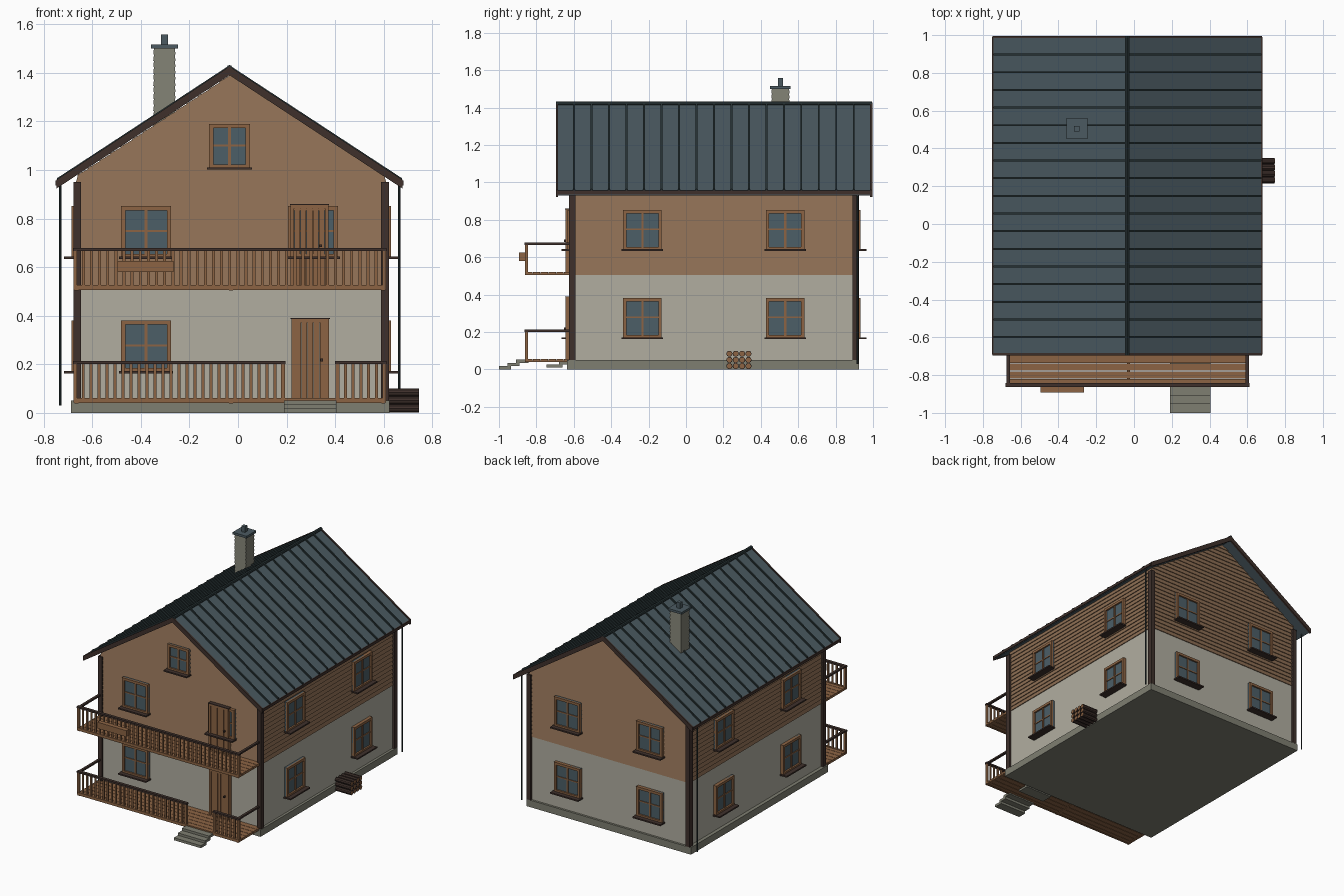
import bpy, bmesh, math
from mathutils import Matrix, Vector

if "Cube" in bpy.data.objects:
    bpy.data.objects.remove(bpy.data.objects["Cube"])


def material(name, r, g, b):
    m = bpy.data.materials.new(name)
    lin = [((c / 255 + 0.055) / 1.055) ** 2.4 for c in (r, g, b)]
    m.diffuse_color = (*lin, 1)
    m.use_nodes = True
    m.node_tree.nodes["Principled BSDF"].inputs["Base Color"].default_value = m.diffuse_color
    return m


SIDING = material("siding wood", 142, 111, 84)
PLASTER = material("plaster", 177, 174, 160)
STONE = material("grey stone", 126, 126, 113)
DARK = material("dark brown wood", 62, 48, 43)
SLATE = material("slate metal", 75, 90, 97)
SEAM = material("dark metal", 40, 52, 54)
GLASS = material("window glass", 76, 94, 103)
FRAME = material("frame wood", 140, 100, 68)

X0, X1, Y0, Y1 = -0.662, 0.605, -0.61, 0.91      # wall faces
CX, CY = (X0 + X1) / 2, (Y0 + Y1) / 2
RX, RZ, SLOPE = -0.035, 1.42, 0.655              # roof ridge and pitch
EAVE = 0.71                                      # half roof span


def finish(bm, name, mat):
    bmesh.ops.recalc_face_normals(bm, faces=bm.faces)
    me = bpy.data.meshes.new(name)
    bm.to_mesh(me)
    bm.free()
    ob = bpy.data.objects.new(name, me)
    bpy.context.collection.objects.link(ob)
    me.materials.append(mat)
    return ob


def boxes(name, mat, items, mtx=Matrix()):
    """items: (x0, x1, y0, y1, z0, z1)"""
    bm = bmesh.new()
    for a, b, c, d, e, f in items:
        t = Matrix.Translation(((a + b) / 2, (c + d) / 2, (e + f) / 2))
        s = Matrix.Diagonal((b - a, d - c, f - e, 1))
        bmesh.ops.create_cube(bm, size=1, matrix=mtx @ t @ s)
    return finish(bm, name, mat)


def prisms(name, mat, items):
    """items: (xz profile, y0, y1)"""
    bm = bmesh.new()
    for pts, y0, y1 in items:
        a = [bm.verts.new((x, y0, z)) for x, z in pts]
        b = [bm.verts.new((x, y1, z)) for x, z in pts]
        bm.faces.new(a)
        bm.faces.new(b[::-1])
        for i in range(len(pts)):
            j = (i + 1) % len(pts)
            bm.faces.new((a[i], b[i], b[j], a[j]))
    return finish(bm, name, mat)


def courses(name, mat, cx, cy, half_w, half_d, z0, z1, n, lip):
    """stacked tapering courses; half_w is a function of height"""
    bm = bmesh.new()
    h = (z1 - z0) / n
    for i in range(n):
        rings = []
        for z, e in ((z0 + i * h, lip), (z0 + (i + 1) * h, 0)):
            w, d = half_w(z) + e, half_d + e
            rings.append([bm.verts.new((cx + sx * w, cy + sy * d, z))
                          for sx, sy in ((-1, -1), (1, -1), (1, 1), (-1, 1))])
        lo, hi = rings
        bm.faces.new(lo)
        bm.faces.new(hi)
        for k in range(4):
            bm.faces.new((lo[k], lo[(k + 1) % 4], hi[(k + 1) % 4], hi[k]))
    return finish(bm, name, mat)


def rods(name, mat, items, sides):
    """items: (centre, radius, length, axis)"""
    bm = bmesh.new()
    for c, r, length, axis in items:
        rot = Vector((0, 0, 1)).rotation_difference(Vector(axis)).to_matrix().to_4x4()
        bmesh.ops.create_cone(bm, cap_ends=True, segments=sides, radius1=r, radius2=r,
                              depth=length, matrix=Matrix.Translation(c) @ rot)
    return finish(bm, name, mat)


# Walls: stone base, plaster storey, boarded storey and gable
boxes("foundation", STONE, [(X0 - .025, X1 + .018, Y0 - .025, Y1 + .015, 0, .05)])
boxes("plaster_walls", PLASTER, [(X0, X1, Y0, Y1, .05, .51)])
half = (X1 - X0) / 2
courses("siding_walls", SIDING, CX, CY,
        lambda z: max(.004, min(half, (RZ - .03 - z) / SLOPE)),
        (Y1 - Y0) / 2, .505, 1.39, 30, .006)
boxes("corner_posts", DARK, [(x - .016, x + .016, y - .018, y + .018, .05, .95)
                             for x in (X0, X1) for y in (Y0 + .002, Y1 - .002)])


# Roof: two sheets, standing seams, barge boards, eaves and ridge
def slope(s, top, bottom, reach=EAVE):
    ez = RZ - SLOPE * reach
    return [(RX, RZ + top), (RX + s * reach, ez + top),
            (RX + s * reach, ez + bottom), (RX, RZ + bottom)]


sides = (-1, 1)
prisms("roof_sheets", SLATE, [(slope(s, 0, -.024), -.69, .99) for s in sides])
prisms("roof_seams", SEAM, [(slope(s, .011, -.002), y - .005, y + .005) for s in sides
                            for y in [.897 - .0935 * i for i in range(17)]])
prisms("barge_boards", DARK, [(slope(s, .006, -.03, EAVE + .003), y - .006, y + .006)
                              for s in sides for y in (-.69, .99)])
boxes("eave_boards", DARK, [(RX + s * EAVE - .006, RX + s * EAVE + .006, -.69, .99, .936, .956)
                            for s in sides])
rods("ridge_cap", SEAM, [((RX, .15, RZ), .012, 1.69, (0, 1, 0))], 8)
rods("downpipes", SEAM, [((x, .917, .49), .005, .92, (0, 0, 1)) for x in (-.731, .664)], 8)

# Chimney
courses("chimney", STONE, -.303, .505, lambda z: .043, .046, 1.14, 1.5, 14, .003)
boxes("chimney_cap", SLATE, [(-.358, -.247, .45, .56, 1.5, 1.516)])
boxes("chimney_pot", SLATE, [(-.317, -.289, .491, .519, 1.516, 1.557)])

# Wall frames: local x along the wall, local -y outward
WALLS = {"front": Matrix.Translation((0, Y0, 0)),
         "back": Matrix.Translation((0, Y1, 0)) @ Matrix.Rotation(math.pi, 4, "Z"),
         "right": Matrix.Translation((X1, 0, 0)) @ Matrix.Rotation(math.pi / 2, 4, "Z"),
         "left": Matrix.Translation((X0, 0, 0)) @ Matrix.Rotation(-math.pi / 2, 4, "Z")}


def window(wall, u, z0, w=.206, h=.215):
    m = WALLS[wall]
    a, b, z1, t = u - w / 2, u + w / 2, z0 + h, .018
    zc = z0 + h * .52
    boxes(wall + "_window_glass", GLASS, [(a, b, -.012, .01, z0, z1)], m)
    boxes(wall + "_window_frame", FRAME, [
        (a, a + t, -.024, 0, z0, z1), (b - t, b, -.024, 0, z0, z1),
        (a, b, -.024, 0, z1 - t, z1), (a, b, -.024, 0, z0, z0 + t),
        (u - .006, u + .006, -.018, 0, z0, z1), (a, b, -.017, 0, zc - .004, zc + .004)], m)
    boxes(wall + "_window_sill", DARK, [(a - .008, b + .008, -.055, 0, z0 - .004, z0 + .006)], m)


for z in (.166, .637):
    for wall, spots in (("right", (-.233, .53)), ("left", (.233, -.53)), ("back", (.36, -.295))):
        for u in spots:
            window(wall, u, z)
    window("front", -.378, z)
window("front", .308, .637)
window("front", -.035, 1.005, .168, .185)


# Doors: frame, boards and handle
def door(x0, x1, z0, z1):
    t, y = .014, Y0
    n = 5
    step = (x1 - x0 - 2 * t) / n
    boxes("door_boards", FRAME, [(x0 + t + i * step + .001, x0 + t + (i + 1) * step - .001,
                                  y - .028, y, z0, z1 - t) for i in range(n)])
    boxes("door_frame", FRAME, [(x0, x0 + t, y - .034, y, z0, z1), (x1 - t, x1, y - .034, y, z0, z1),
                                (x0, x1, y - .034, y, z1 - t, z1)])
    boxes("door_trim", DARK, [(x0 - .003, x1 + .003, y - .036, y, z1, z1 + .005)])
    zh = z0 + .168
    boxes("door_handle", DARK, [(x1 - .036, x1 - .026, y - .042, y, zh - .006, zh + .006)])


door(.22, .375, .05, .386)
door(.217, .372, .52, .855)


# Porch and balcony: plank floor, posts, balusters and rails
def deck(name, z, spans):
    a, b, yf = -.675, .608, -.862
    step = .25 / 6
    boxes(name + "_floor", FRAME, [(a, b, yf + i * step + .002, yf + (i + 1) * step - .001, z, z + .014)
                                   for i in range(6)])
    boxes(name + "_joists", FRAME, [(a, b, yf, yf + .014, z - .002, z + .018)]
          + [(x - .008, x + .008, yf, Y0, z - .004, z + .004) for x in (a + .01, CX, b - .01)])
    top, yr = z + .16, yf + .01
    posts, bars, rails = [], [], []
    for x0, x1 in spans:
        rails.append((x0, x1, yr - .011, yr + .011, top - .002, top + .01))
        posts += [(x - .008, x + .008, yr - .008, yr + .008, z, top) for x in (x0 + .01, x1 - .01)]
        n = max(2, round((x1 - x0) / .034))
        for i in range(1, n):
            x = x0 + .01 + (x1 - x0 - .02) * i / n
            bars.append((x - .006, x + .006, yr - .004, yr + .004, z + .01, top))
    rails += [(x - .009, x + .009, yr, Y0, top - .002, top + .01) for x in (a + .009, b - .009)]
    boxes(name + "_posts", FRAME, posts)
    boxes(name + "_balusters", FRAME, bars)
    boxes(name + "_rails", DARK, rails)


deck("porch", .043, [(-.68, .195), (.4, .612)])
deck("balcony", .508, [(-.68, .612)])
boxes("flower_box", FRAME, [(-.495, -.265, -.892, -.86, .58, .625)])

# Steps before the porch and under the door
boxes("steps", STONE, [(.19, .405, -1 + .046 * i, -.935 + .046 * i, .017 * i, .017 * i + .018)
                       for i in range(3)]
      + [(.19, .405, -.745, -.66, .01, .026), (.19, .405, -.68, -.62, .026, .042)])

# Woodpile: bark logs with pale cut ends
spots = [(.232 + .034 * c, .018 + .033 * r) for c in range(4) for r in range(3)]
rods("logs", DARK, [((.683, y, z), .0165, .122, (1, 0, 0)) for y, z in spots], 10)
rods("log_ends", FRAME, [((.683, y, z), .0135, .125, (1, 0, 0)) for y, z in spots], 10)
